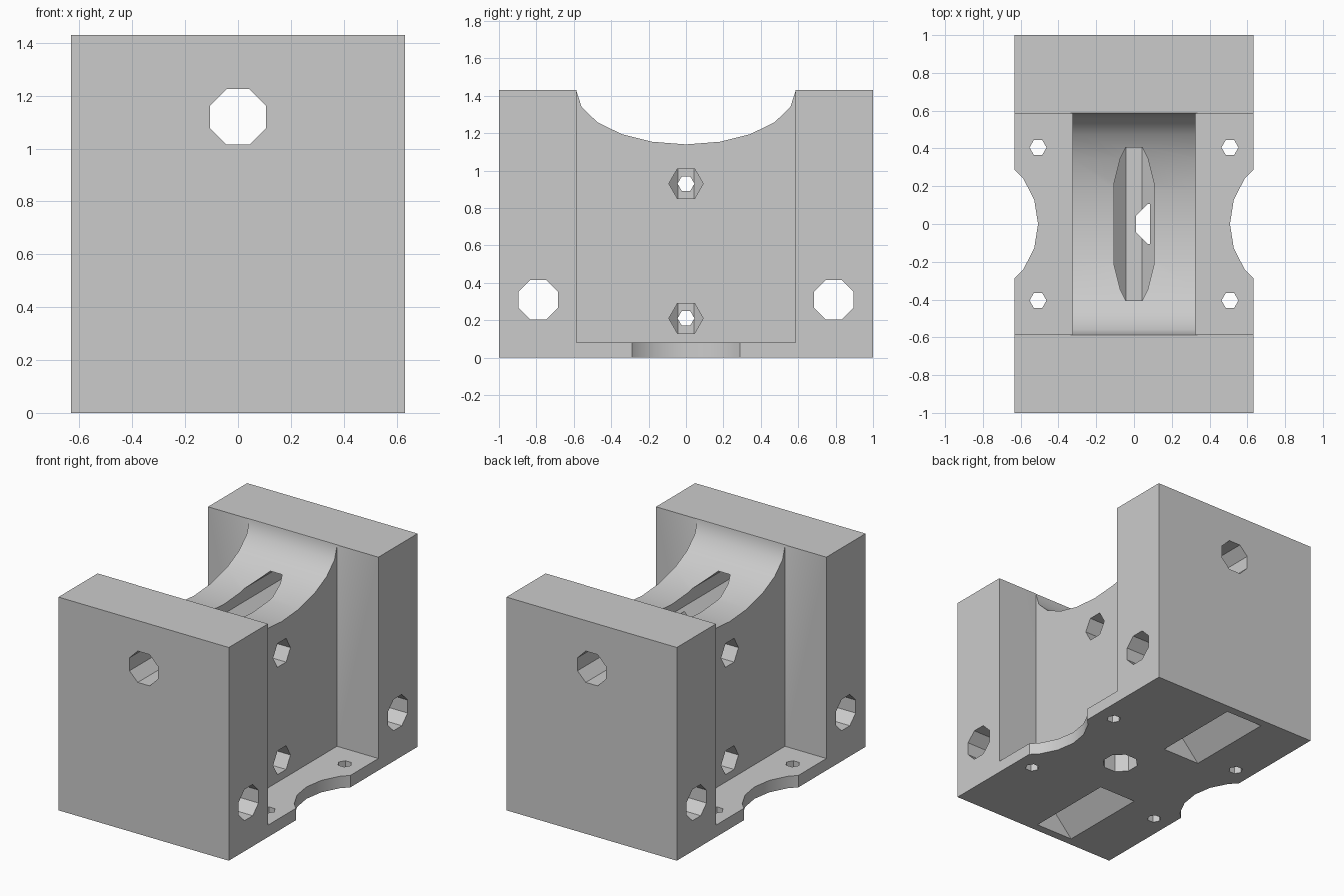
import bpy
import bmesh
import math

if "Cube" in bpy.data.objects:
    bpy.data.objects.remove(bpy.data.objects["Cube"], do_unlink=True)

HALF_X, HALF_Y, TOP = 0.632, 1.0, 1.43
WEB, WALL, BASE = 0.325, 0.585, 0.08


def ring(cu, cv, sides, ru, rv=None, phase=0.0):
    """Regular outline around a centre, optionally squashed into an ellipse."""
    rv = ru if rv is None else rv
    angles = [math.tau * i / sides + phase for i in range(sides)]
    return [(cu + ru * math.cos(a), cv + rv * math.sin(a)) for a in angles]


def octagon(cu, cv, apothem=0.105):
    return ring(cu, cv, 8, apothem / math.cos(math.pi / 8), phase=math.pi / 8)


def rect(u0, u1, v0, v1):
    return [(u0, v0), (u1, v0), (u1, v1), (u0, v1)]


def prism(name, outline, axis, lo, hi):
    """Extrude a flat outline along one axis."""
    place = {
        "x": lambda u, v, t: (t, u, v),
        "y": lambda u, v, t: (u, t, v),
        "z": lambda u, v, t: (u, v, t),
    }[axis]
    bm = bmesh.new()
    low = [bm.verts.new(place(u, v, lo)) for u, v in outline]
    high = [bm.verts.new(place(u, v, hi)) for u, v in outline]
    bm.faces.new(low)
    bm.faces.new(high)
    for i in range(len(low)):
        j = (i + 1) % len(low)
        bm.faces.new((low[i], low[j], high[j], high[i]))
    bmesh.ops.recalc_face_normals(bm, faces=bm.faces)
    mesh = bpy.data.meshes.new(name)
    bm.to_mesh(mesh)
    bm.free()
    obj = bpy.data.objects.new(name, mesh)
    bpy.context.collection.objects.link(obj)
    return obj


# Solid block
body = prism("bearing_block", rect(-HALF_X, HALF_X, -HALF_Y, HALF_Y), "z", 0, TOP)
cutters = []


def cut(name, outline, axis, lo, hi):
    cutters.append(prism(name, outline, axis, lo, hi))


# Side recesses leave two end walls, a central web and a thin base plate
for s in (-1, 1):
    x0, x1 = sorted((s * WEB, s * 0.8))
    cut("side_recess", rect(-WALL, WALL, BASE, 2), "x", x0, x1)

# Curved cradle across the top of the web
cut("cradle", ring(0, TOP, 20, 0.587, 0.29), "x", -WEB - 0.01, WEB + 0.01)

# Scalloped edges and screw holes in the base plate
for s in (-1, 1):
    cut("base_scallop", ring(s * 0.92, 0, 20, 0.412), "z", -0.1, 0.3)
    for t in (-1, 1):
        cut("base_screw_hole", ring(s * 0.508, t * 0.405, 6, 0.045), "z", -0.1, 0.2)

# Long bore from front to back, and cross holes through the end walls
cut("long_bore", octagon(0, 1.12), "y", -1.2, 1.2)
for s in (-1, 1):
    cut("cross_hole", octagon(s * 0.79, 0.31), "x", -0.8, 0.8)

# Bolt holes through the web, with hexagonal nut seats on both sides
for z in (0.21, 0.93):
    cut("bolt_hole", ring(0, z, 6, 0.045), "x", -0.5, 0.5)
    for s in (-1, 1):
        x0, x1 = sorted((s * 0.125, s * 0.45))
        cut("nut_seat", ring(0, z, 6, 0.092), "x", x0, x1)

# Vertical bore from below, ending inside the long bore
cut("vertical_bore", octagon(0.115, 0), "z", -0.1, 1.057)

# V-shaped pockets under the end walls
for s in (-1, 1):
    y0, y1 = sorted((s * 0.316, s * 0.943))
    cut("bottom_pocket", ring(-0.127, 0, 4, 0.14, 0.15), "y", y0, y1)

# Carve everything out of the block
bpy.context.view_layer.objects.active = body
body.select_set(True)
for cutter in cutters:
    cutter.hide_render = True
    mod = body.modifiers.new(cutter.name, "BOOLEAN")
    mod.operation = "DIFFERENCE"
    mod.solver = "EXACT"
    mod.object = cutter
    bpy.ops.object.modifier_apply(modifier=mod.name)
for cutter in cutters:
    bpy.data.objects.remove(cutter, do_unlink=True)

# Plain grey finish, smooth over the shallow curves only
grey = bpy.data.materials.new("plain_grey")
grey.use_nodes = True
colour = (0.6, 0.6, 0.6, 1)
grey.diffuse_color = colour
grey.node_tree.nodes["Principled BSDF"].inputs["Base Color"].default_value = colour
body.data.materials.clear()
body.data.materials.append(grey)
for poly in body.data.polygons:
    poly.material_index = 0
bpy.ops.object.shade_smooth_by_angle(angle=math.radians(30))
